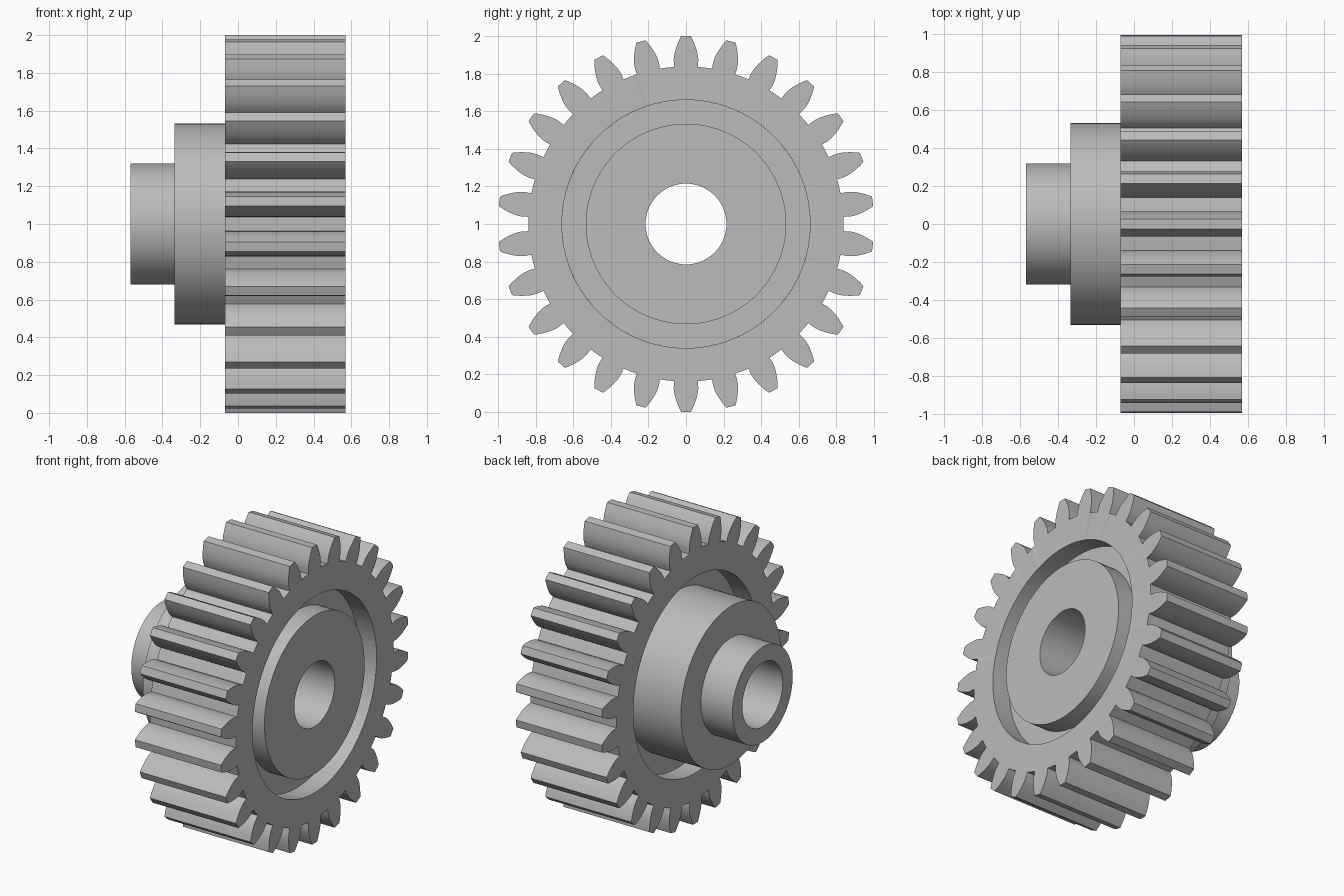
import bpy
import bmesh
from math import sin, cos, tan, acos, pi, radians

cube = bpy.data.objects.get("Cube")
if cube:
    bpy.data.objects.remove(cube)

steel = bpy.data.materials.new("plain grey steel")
steel.use_nodes = True
GREY = (0.5, 0.5, 0.5, 1)
steel.diffuse_color = GREY
steel.node_tree.nodes["Principled BSDF"].inputs["Base Color"].default_value = GREY

TEETH = 26
TIP, PITCH, ROOT = 1.0, 26 / 28, 0.838      # radii of the toothing
BASE = PITCH * cos(radians(20))
LEFT, RIGHT = -0.07, 0.57                   # faces of the toothed rim
RIM_IN, HUB, SHAFT, BORE = 0.66, 0.533, 0.32, 0.215
GROOVE = 0.13                               # depth of the ring recesses
SEGMENTS = 96


def finish(name, bm):
    bmesh.ops.recalc_face_normals(bm, faces=bm.faces)
    mesh = bpy.data.meshes.new(name)
    bm.to_mesh(mesh)
    bm.free()
    mesh.materials.append(steel)
    obj = bpy.data.objects.new(name, mesh)
    bpy.context.collection.objects.link(obj)
    bpy.ops.object.select_all(action='DESELECT')
    obj.select_set(True)
    bpy.context.view_layer.objects.active = obj
    bpy.ops.object.shade_smooth_by_angle(angle=radians(25))
    return obj


def point(x, radius, angle):
    return (x, radius * sin(angle), 1 + radius * cos(angle))


def involute(radius):
    a = acos(min(1, BASE / radius))
    return tan(a) - a


def half_angle(radius):
    return pi / (2 * TEETH) + involute(PITCH) - involute(max(radius, BASE))


# Toothed rim: involute outline outside, round hole inside
flank = [ROOT] + [BASE + (TIP - BASE) * i / 6 for i in range(7)]
tooth = [(r, -half_angle(r)) for r in flank] + [(TIP, 0)]
tooth += [(r, half_angle(r)) for r in reversed(flank)]
tooth.append((ROOT, pi / TEETH))
outline = [(r, a + 2 * pi * k / TEETH) for k in range(TEETH) for r, a in tooth]

bm = bmesh.new()
loops = []
for x in (LEFT, RIGHT):
    outer = [bm.verts.new(point(x, r, a)) for r, a in outline]
    inner = [bm.verts.new(point(x, RIM_IN, a)) for r, a in outline]
    loops += [outer, inner]
lo, li, ro, ri = loops
count = len(outline)
for a, b in ((lo, li), (li, ri), (ri, ro), (ro, lo)):
    for i in range(count):
        j = (i + 1) % count
        bm.faces.new((a[i], a[j], b[j], b[i]))
finish("toothed_rim", bm)

# Web, hub, stepped shaft and bore: one closed profile turned about the axle
profile = [
    (RIGHT, BORE), (RIGHT, HUB),
    (RIGHT - GROOVE, HUB), (RIGHT - GROOVE, RIM_IN),
    (LEFT + GROOVE, RIM_IN), (LEFT + GROOVE, HUB),
    (-0.335, HUB), (-0.335, SHAFT),
    (-0.57, SHAFT), (-0.57, BORE),
]
bm = bmesh.new()
rings = [[bm.verts.new(point(x, r, 2 * pi * s / SEGMENTS)) for s in range(SEGMENTS)]
         for x, r in profile]
for n, ring in enumerate(rings):
    if profile[n][1] == RIM_IN and profile[(n + 1) % len(rings)][1] == RIM_IN:
        continue                            # hidden joint against the rim
    following = rings[(n + 1) % len(rings)]
    for i in range(SEGMENTS):
        j = (i + 1) % SEGMENTS
        bm.faces.new((ring[i], ring[j], following[j], following[i]))
finish("hub_and_web", bm)
